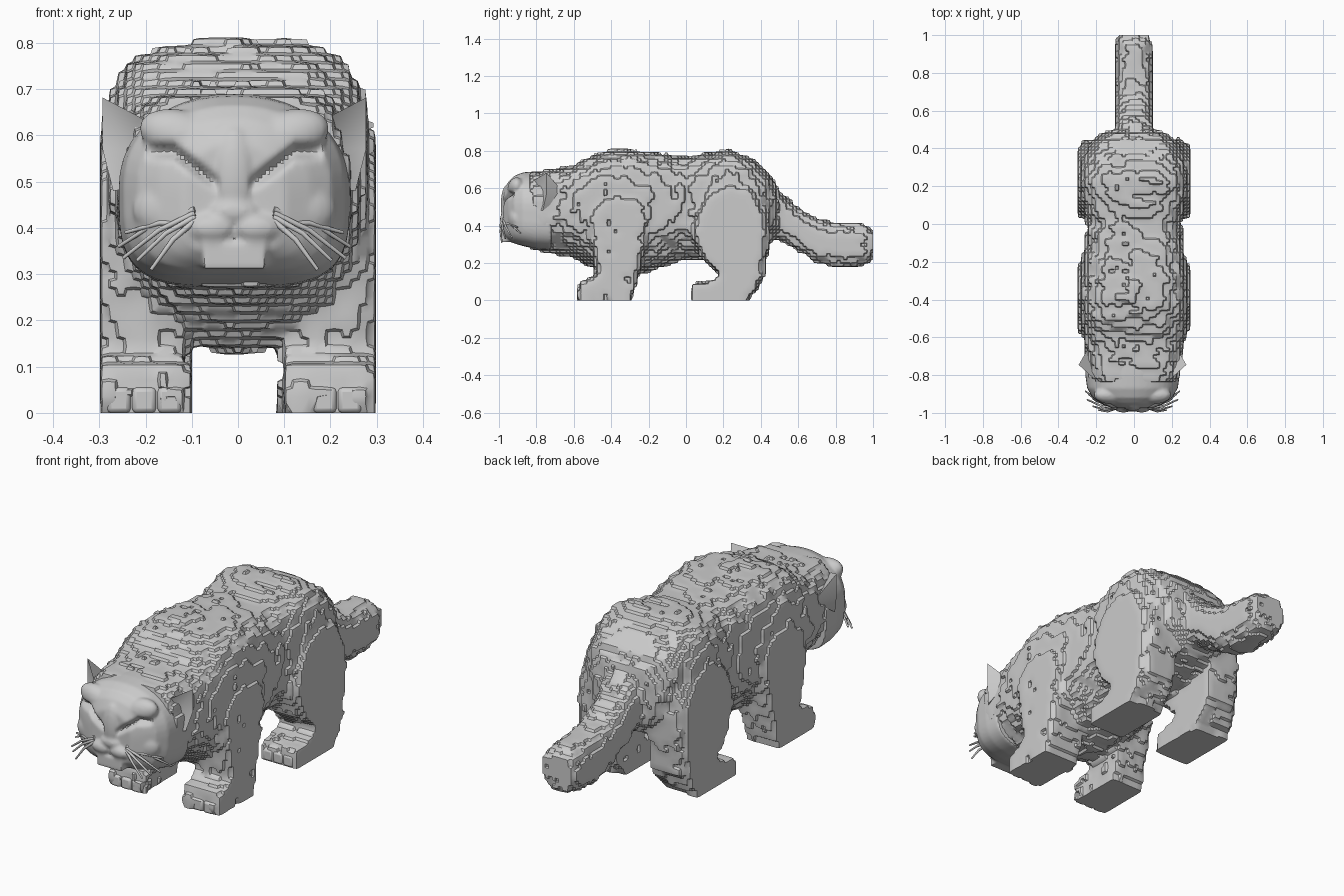
import bpy, bmesh, math, random
from mathutils import Matrix, Vector

if "Cube" in bpy.data.objects:
    bpy.data.objects.remove(bpy.data.objects["Cube"])

random.seed(4)
CX = -.008  # face and front legs sit slightly off centre


def loft(bm, rows, top=3.2, low=2.2, n=44, steps=5, jitter=0.0, cx=0.0):
    """Skin superellipse rings; each row is y, half width, z bottom, z top."""
    dense = []
    for a, b in zip(rows, rows[1:]):
        dense += [[p + (q - p) * k / steps for p, q in zip(a, b)] for k in range(steps)]
    dense.append(rows[-1])
    rings = []
    for y, w, zb, zt in dense:
        ring = []
        for i in range(n):
            t = 2 * math.pi * i / n
            c, s = math.cos(t), math.sin(t)
            e = 2 / (top if s > 0 else low)
            r = 1 + random.uniform(-jitter, jitter)
            x = cx + w * r * math.copysign(abs(c) ** e, c)
            z = (zb + zt) / 2 + (zt - zb) / 2 * r * math.copysign(abs(s) ** e, s)
            ring.append(bm.verts.new((x, y, z)))
        rings.append(ring)
    for a, b in zip(rings, rings[1:]):
        for i in range(n):
            j = (i + 1) % n
            bm.faces.new((a[i], a[j], b[j], b[i]))
    bm.faces.new(rings[0][::-1])
    bm.faces.new(rings[-1])


def leg(bm, pts, x0, x1, x2, yc):
    """Side profile (y, z) from x0 to x1, its upper part shrinking towards x2."""
    rings = [[bm.verts.new((x, yc + (y - yc) * (k if z > .12 else 1),
                            .35 + (z - .35) * (k if z > .35 else 1)))
              for y, z in pts] for x, k in ((x0, 1), (x1, 1), (x2, .82))]
    n = len(pts)
    for a, b in zip(rings, rings[1:]):
        for i in range(n):
            j = (i + 1) % n
            bm.faces.new((a[i], a[j], b[j], b[i]))
    bm.faces.new(rings[0][::-1])
    bm.faces.new(rings[-1])


def ball(bm, loc, rad, tilt=0.0):
    m = (Matrix.Translation(Vector(loc) + Vector((CX, 0, 0))) @ Matrix.Rotation(tilt, 4, 'Y')
         @ Matrix.Diagonal((*rad, 1)))
    bmesh.ops.create_uvsphere(bm, u_segments=24, v_segments=14, radius=1, matrix=m)


def box(bm, lo, hi):
    lo, hi = Vector(lo), Vector(hi)
    bmesh.ops.create_cube(bm, size=1, matrix=Matrix.Translation((lo + hi) / 2)
                          @ Matrix.Diagonal((*(hi - lo), 1)))


def finish(bm, name):
    bmesh.ops.recalc_face_normals(bm, faces=bm.faces[:])
    me = bpy.data.meshes.new(name)
    bm.to_mesh(me)
    bm.free()
    ob = bpy.data.objects.new(name, me)
    bpy.context.collection.objects.link(ob)
    return ob


def fuse(ob, size):
    m = ob.modifiers.new("fuse", 'REMESH')
    m.mode = 'VOXEL'
    m.voxel_size = size


def soften(ob, factor, count):
    m = ob.modifiers.new("soften", 'SMOOTH')
    m.factor, m.iterations = factor, count


def bake(ob):
    dg = bpy.context.evaluated_depsgraph_get()
    me = bpy.data.meshes.new_from_object(ob.evaluated_get(dg))
    ob.modifiers.clear()
    ob.data = me
    return me.vertices


# Furry body, legs and tail, fused, roughened and stepped into small blocks
bm = bmesh.new()
loft(bm, [(-.84, .22, .285, .68), (-.80, .24, .27, .69), (-.70, .25, .25, .70), (-.60, .27, .23, .72),
          (-.52, .28, .18, .765), (-.42, .285, .14, .80), (-.30, .285, .13, .80), (-.15, .265, .17, .785),
          (0, .25, .215, .765), (.12, .27, .22, .785), (.22, .29, .24, .805),
          (.32, .28, .26, .775), (.42, .24, .28, .71), (.49, .15, .33, .61)],
     top=3.5, low=2, jitter=.04)
loft(bm, [(.40, .11, .33, .71), (.50, .10, .32, .58), (.60, .10, .265, .50), (.70, .10, .20, .44),
          (.80, .10, .175, .42), (.93, .10, .18, .41), (1.0, .085, .21, .385)],
     top=2.6, low=2.6, n=24, jitter=.05)
front_leg = [(-.575, 0), (-.30, 0), (-.27, .08), (-.24, .2), (-.20, .33), (-.19, .45), (-.22, .54),
             (-.29, .59), (-.41, .59), (-.50, .52), (-.53, .40), (-.50, .25), (-.48, .13), (-.57, .10)]
hind_leg = [(.03, 0), (.31, 0), (.37, .05), (.42, .13), (.43, .22), (.45, .35), (.43, .48), (.36, .60),
            (.24, .65), (.12, .60), (.05, .48), (.03, .36), (.08, .23), (.18, .14), (.15, .105), (.04, .09)]
for s in (-1, 1):
    leg(bm, front_leg, CX + s * .102, CX + s * .255, CX + s * .302, -.36)
    leg(bm, hind_leg, s * .102, s * .255, s * .304, .22)
body = finish(bm, "body_legs_and_tail")
fuse(body, .012)
clouds = bpy.data.textures.new("fur", 'CLOUDS')
clouds.noise_scale = .045
rough = body.modifiers.new("rough", 'DISPLACE')
rough.texture, rough.strength, rough.mid_level = clouds, .026, .5
rough.texture_coords = 'GLOBAL'
for v in bake(body):  # flat soles
    v.co.z = max(v.co.z, 0)
    if v.co.z < .012:
        v.co.z = 0
    v.co.x = max(-.303, min(.303, v.co.x))
    v.co.y = max(-.9, min(v.co.y, 1))
blocks = body.modifiers.new("blocks", 'REMESH')
blocks.mode = 'BLOCKS'
blocks.octree_depth, blocks.scale = 7, .8
blocks.use_remove_disconnected = False
soften(body, .5, 4)
for v in bake(body):
    if v.co.z < .018:
        v.co.z = 0
    v.co.y = min(v.co.y, 1)

# Smooth head with heavy brows, wide cheeks, muzzle and square chin
bm = bmesh.new()
loft(bm, [(-.975, .11, .345, .585), (-.95, .165, .325, .635), (-.92, .21, .305, .665),
          (-.87, .24, .29, .685), (-.80, .25, .275, .69), (-.72, .25, .27, .69)],
     top=2.2, low=3.6, cx=CX)
ball(bm, (0, -.955, .51), (.05, .036, .11))
ball(bm, (0, -.975, .435), (.05, .02, .026))
box(bm, (CX - .068, -.985, .312), (CX + .068, -.9, .366))
for s in (-1, 1):
    ball(bm, (s * .048, -.965, .40), (.055, .034, .032))
    ball(bm, (s * .10, -.905, .59), (.11, .05, .06), -s * .35)
    ball(bm, (s * .13, -.91, .44), (.09, .045, .07))
head = finish(bm, "head")
fuse(head, .008)
soften(head, .5, 4)
for v in bake(head):  # slanted closed-eye creases
    x, y, z = v.co
    a = abs(x - CX)
    if y < -.86 and .03 < a < .19:
        t = (a - .03) / .16
        line = .49 + .075 * min(1, 1.6 * t)
        v.co.y += .03 * math.sin(math.pi * t) ** .5 * math.exp(-((z - line) / .014) ** 2)

# Cupped ears
ear_outline = [(.155, .60), (.205, .64), (.285, .682), (.285, .57), (.262, .48), (.20, .49)]
for s, side in ((-1, "left"), (1, "right")):
    bm = bmesh.new()
    rim = [bm.verts.new((CX + s * x, -.84 + .9 * max(0, x - .18), z)) for x, z in ear_outline]
    cup = bm.verts.new((CX + s * .23, -.765, .575))
    back = bm.verts.new((CX + s * .23, -.65, .57))
    for a, b in zip(rim, rim[1:] + rim[:1]):
        bm.faces.new((a, b, cup))
        bm.faces.new((b, a, back))
    finish(bm, side + "_ear")

# Shallow toes on all four paws
bm = bmesh.new()
for s in (-1, 1):
    for y, c in ((-.58, CX), (.026, 0)):
        for x in (.14, .195, .25):
            box(bm, (c + s * x - .026, y, 0), (c + s * x + .026, y + .08, .055))
toes = finish(bm, "toes")
bevel = toes.modifiers.new("round", 'BEVEL')
bevel.width, bevel.segments = .01, 2

# Whiskers
cu = bpy.data.curves.new("whiskers", 'CURVE')
cu.dimensions = '3D'
cu.bevel_depth, cu.bevel_resolution = .006, 1
cu.use_fill_caps = True
tips = [(.25, -.885, .36), (.24, -.93, .335), (.21, -.965, .33), (.18, -.985, .31), (.235, -.90, .39)]
for s in (-1, 1):
    for k, (x, y, z) in enumerate(tips):
        root = Vector((CX + s * .085, -.975, .44 - .008 * k))
        tip = Vector((CX + s * x, y, z))
        mid = (root + tip) / 2 + Vector((0, -.012, .012))
        sp = cu.splines.new('POLY')
        sp.points.add(2)
        for p, co, r in zip(sp.points, (root, mid, tip), (1.2, 1, .7)):
            p.co = (*co, 1)
            p.radius = r
bpy.context.collection.objects.link(bpy.data.objects.new("whiskers", cu))

# Smooth shading with crisp edges
for ob in bpy.context.collection.objects:
    ob.select_set(ob.type == 'MESH')
bpy.context.view_layer.objects.active = body
bpy.ops.object.shade_smooth_by_angle(angle=math.radians(40))
